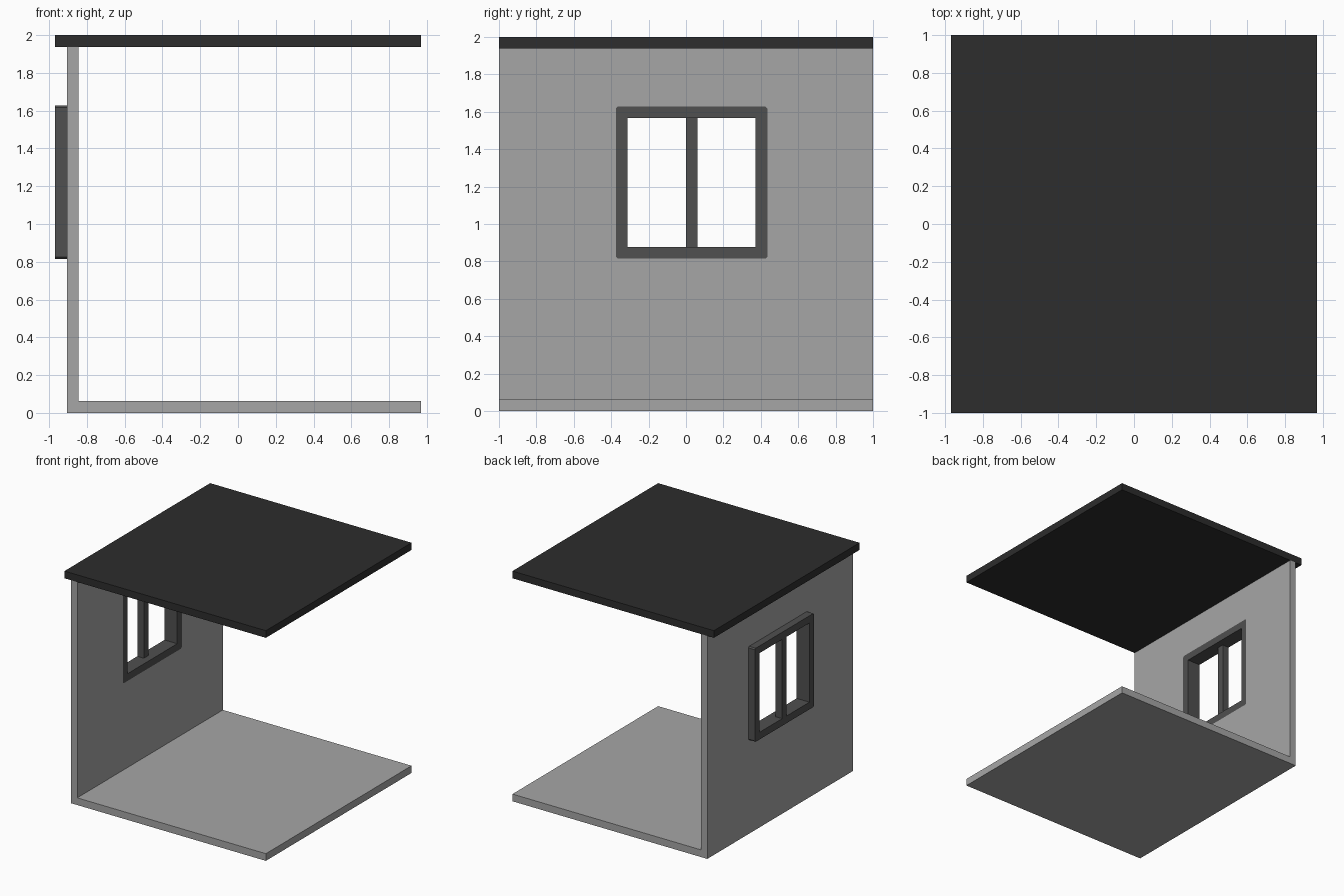
import bpy
import bmesh
from mathutils import Vector

cube = bpy.data.objects.get("Cube")
if cube:
    bpy.data.objects.remove(cube, do_unlink=True)


def material(name, grey):
    m = bpy.data.materials.new(name)
    m.use_nodes = True
    colour = (grey, grey, grey, 1)
    m.diffuse_color = colour
    m.node_tree.nodes["Principled BSDF"].inputs["Base Color"].default_value = colour
    return m


def prism(name, points, extrude, mat):
    """Extrude a closed 3D outline along a vector."""
    bm = bmesh.new()
    face = bm.faces.new([bm.verts.new(p) for p in points])
    grown = bmesh.ops.extrude_face_region(bm, geom=[face], use_keep_orig=True)
    verts = [g for g in grown["geom"] if isinstance(g, bmesh.types.BMVert)]
    bmesh.ops.translate(bm, verts=verts, vec=Vector(extrude))
    bmesh.ops.recalc_face_normals(bm, faces=bm.faces)
    mesh = bpy.data.meshes.new(name)
    bm.to_mesh(mesh)
    bm.free()
    mesh.materials.append(mat)
    ob = bpy.data.objects.new(name, mesh)
    bpy.context.collection.objects.link(ob)
    return ob


def panel(name, x0, x1, y0, y1, z0, z1, mat, c=0.0):
    """Block spanning x0..x1, with corners cut by c in the yz outline."""
    if c:
        yz = [(y0 + c, z0), (y1 - c, z0), (y1, z0 + c), (y1, z1 - c),
              (y1 - c, z1), (y0 + c, z1), (y0, z1 - c), (y0, z0 + c)]
    else:
        yz = [(y0, z0), (y1, z0), (y1, z1), (y0, z1)]
    return prism(name, [(x0, y, z) for y, z in yz], (x1 - x0, 0, 0), mat)


def cut(target, cutter):
    """Subtract the cutter, bake the result and drop the cutter."""
    mod = target.modifiers.new("opening", "BOOLEAN")
    mod.operation = "DIFFERENCE"
    mod.solver = "EXACT"
    mod.object = cutter
    cutter.hide_render = True
    deps = bpy.context.evaluated_depsgraph_get()
    baked = bpy.data.meshes.new_from_object(target.evaluated_get(deps))
    target.modifiers.clear()
    target.data = baked
    bpy.data.objects.remove(cutter, do_unlink=True)


plaster = material("light grey plaster", 0.381)
roofing = material("charcoal roof", 0.026)
trim = material("dark grey trim", 0.08)

OUT, WALL, INNER, END = -0.968, -0.905, -0.845, 0.968
T = 0.0625            # slab and bar thickness
ROOF = 2 - T
Y0, Y1, Z0, Z1 = -0.375, 0.435, 0.815, 1.628
CHAMFER = 0.01

# Floor and side wall as one L-shaped shell
profile = [(WALL, 0), (END, 0), (END, T), (INNER, T), (INNER, ROOF), (WALL, ROOF)]
shell = prism("floor_and_wall", [(x, -1, z) for x, z in profile], (0, 2, 0), plaster)
cut(shell, panel("wall_cutter", WALL - 0.1, INNER + 0.1, Y0, Y1, Z0, Z1, plaster, CHAMFER))

# Overhanging flat roof
panel("roof", OUT, END, -1, 1, ROOF, 2, roofing)

# Window frame through the wall, with a bar on its outer side
frame = panel("window_frame", OUT, INNER, Y0, Y1, Z0, Z1, trim, CHAMFER)
cut(frame, panel("frame_cutter", OUT - 0.1, INNER + 0.1,
                 Y0 + T, Y1 - T, Z0 + T, Z1 - T, trim))
panel("window_mullion", OUT, WALL, 0, T, Z0 + T, Z1 - T, trim)
